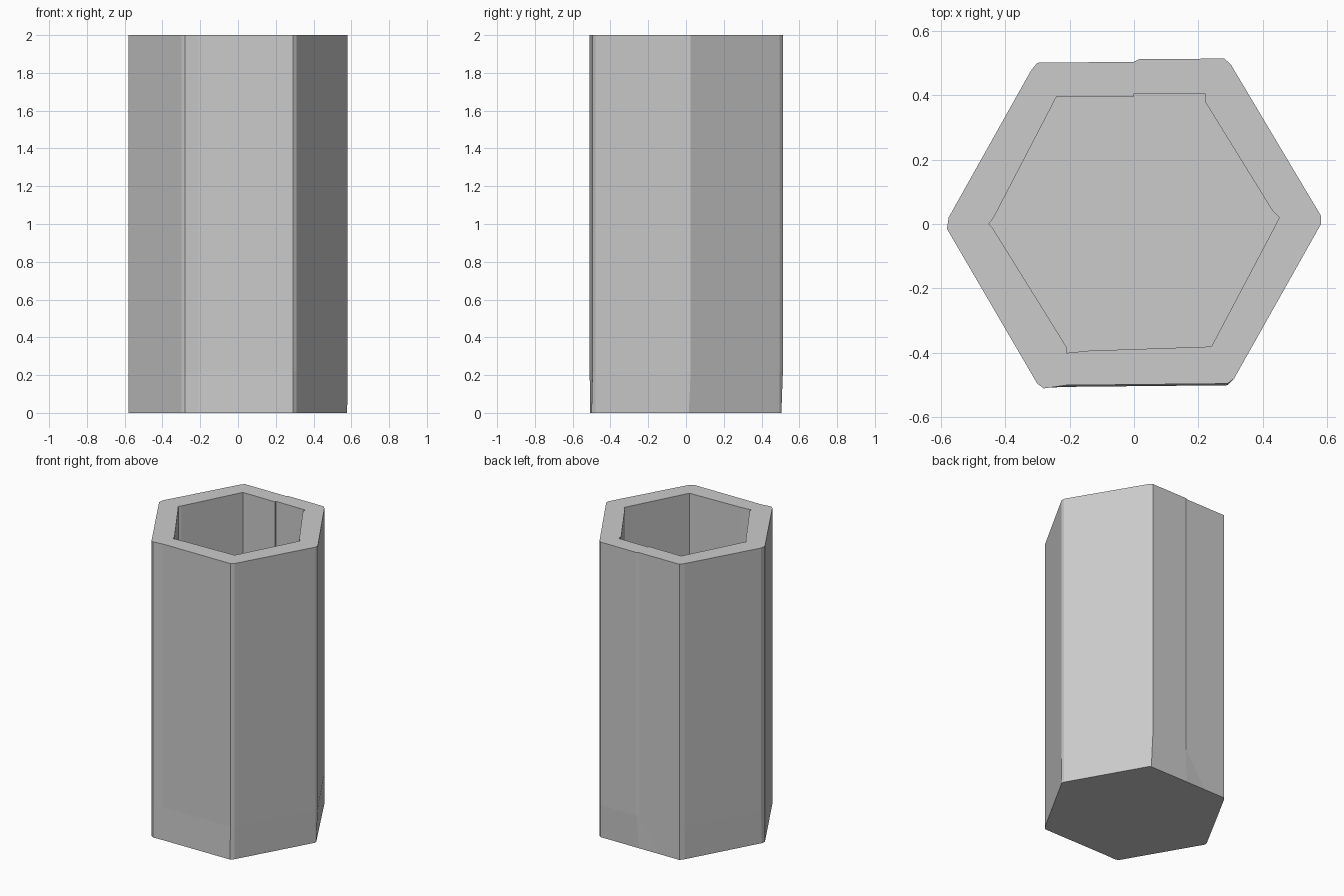
import bpy, bmesh

if "Cube" in bpy.data.objects:
    bpy.data.objects.remove(bpy.data.objects["Cube"])

FLOOR, TOP = 0.22, 2.0

# Slightly uneven hexagon outlines, listed counter-clockwise from the right corner
foot = [(.578, .0), (.575, .015), (.30, .495), (.285, .505), (.0, .503), (-.15, .501), (-.30, .50),
        (-.32, .475), (-.575, .01), (-.58, -.015), (-.30, -.495), (-.28, -.508), (-.21, -.505),
        (.29, -.50), (.31, -.48)]
wall = [(.58, .0), (.58, .025), (.30, .495), (.28, .513), (.015, .511), (.0, .503), (-.30, .50),
        (-.32, .475), (-.575, .02), (-.58, -.015), (-.30, -.495), (-.28, -.51), (-.21, -.50),
        (.29, -.495), (.31, -.48)]
bore = [(.43, -.02), (.45, .02), (.43, .04), (.22, .38), (.22, .405), (.0, .405), (.0, .395),
        (-.24, .395), (-.435, .02), (-.45, .0), (-.44, -.01), (-.21, -.38), (-.21, -.40),
        (-.14, -.393), (.24, -.38)]

bm = bmesh.new()


def ring(points, z):
    return [bm.verts.new((x, y, z)) for x, y in points]


def bridge(a, b):
    n = len(a)
    for i in range(n):
        j = (i + 1) % n
        bm.faces.new((a[i], a[j], b[j], b[i]))


# Base, outer wall, rim, inner wall and floor of the hollow hexagonal cup
rings = [ring(foot, 0), ring(wall, FLOOR), ring(wall, TOP), ring(bore, TOP), ring(bore, FLOOR)]
for lower, upper in zip(rings, rings[1:]):
    bridge(lower, upper)
bm.faces.new(rings[0][::-1])
bm.faces.new(rings[-1])
bmesh.ops.recalc_face_normals(bm, faces=bm.faces[:])

mesh = bpy.data.meshes.new("hexagonal_cup")
bm.to_mesh(mesh)
bm.free()
cup = bpy.data.objects.new("hexagonal_cup", mesh)
bpy.context.collection.objects.link(cup)
